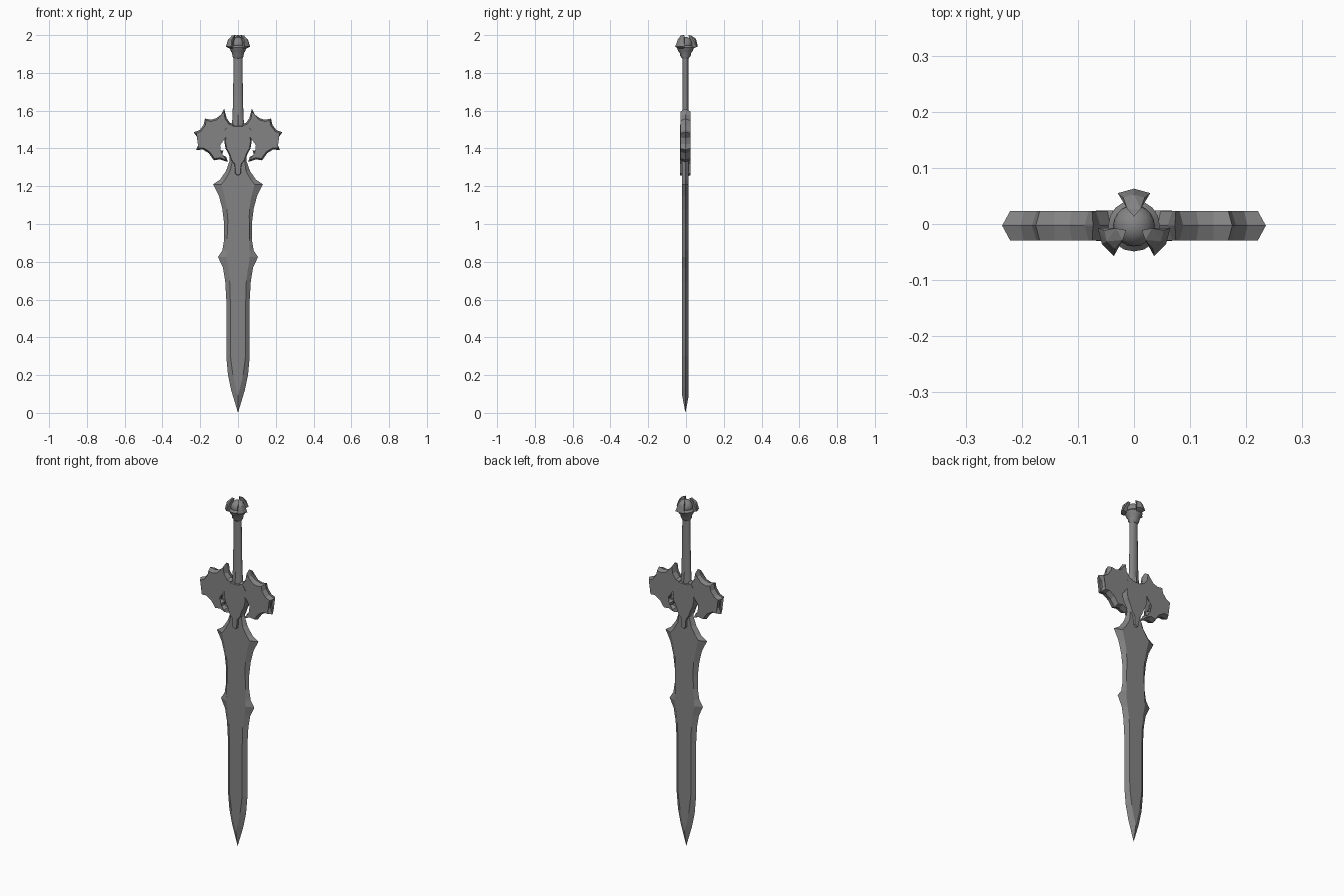
import bpy, bmesh, math
from mathutils import Vector

if "Cube" in bpy.data.objects:
    bpy.data.objects.remove(bpy.data.objects["Cube"])

AXIS_Y = -0.003

steel = bpy.data.materials.new("dark_steel")
steel.use_nodes = True
GREY = (0.23, 0.23, 0.23, 1)
steel.diffuse_color = GREY
steel.node_tree.nodes["Principled BSDF"].inputs["Base Color"].default_value = GREY


def finish(name, bm, smooth=False):
    bmesh.ops.recalc_face_normals(bm, faces=bm.faces)
    mesh = bpy.data.meshes.new(name)
    bm.to_mesh(mesh)
    bm.free()
    mesh.materials.append(steel)
    obj = bpy.data.objects.new(name, mesh)
    obj.location.y = AXIS_Y
    bpy.context.collection.objects.link(obj)
    if smooth:
        bpy.ops.object.select_all(action="DESELECT")
        obj.select_set(True)
        bpy.context.view_layer.objects.active = obj
        bpy.ops.object.shade_smooth_by_angle(angle=math.radians(40))
    return obj


def inset_outline(points, amount):
    """Move every outline corner inwards along its mitre."""
    pts = [Vector(p) for p in points]
    count = len(pts)
    area = sum(pts[i - 1].cross(pts[i]) for i in range(count))
    turn = 1 if area > 0 else -1
    result = []
    for i, p in enumerate(pts):
        a = (p - pts[i - 1]).normalized()
        b = (pts[(i + 1) % count] - p).normalized()
        na, nb = Vector((-a.y, a.x)) * turn, Vector((-b.y, b.x)) * turn
        mid = (na + nb).normalized()
        result.append(p + mid * amount / max(mid.dot(na), 0.6))
    return result


def ridged_slab(name, outline, inner, half):
    """Slab whose rim rises to a ridge on the middle plane."""
    bm = bmesh.new()
    rim = [bm.verts.new((x, 0, z)) for x, z in outline]
    count = len(rim)
    for y in (-half, half):
        ring = [bm.verts.new((x, y, z)) for x, z in inner]
        bm.faces.new(ring)
        for i in range(count):
            j = (i + 1) % count
            bm.faces.new((rim[i], rim[j], ring[j], ring[i]))
    bmesh.ops.triangulate(bm, faces=[f for f in bm.faces if len(f.verts) > 4])
    return finish(name, bm)


def mirrored(half_profile):
    """Close a right-hand profile with its left-hand copy."""
    return half_profile + [(-x, z) for x, z in reversed(half_profile) if x > 0]


def loft(name, rings, sides):
    """Stack ellipses given as (z, x radius, y radius)."""
    bm = bmesh.new()
    loops = []
    for z, rx, ry in rings:
        loops.append([bm.verts.new((rx * math.cos(t), ry * math.sin(t), z))
                      for t in (math.tau * k / sides for k in range(sides))])
    for low, high in zip(loops, loops[1:]):
        for i in range(sides):
            j = (i + 1) % sides
            bm.faces.new((low[i], low[j], high[j], high[i]))
    bm.faces.new(loops[0])
    bm.faces.new(loops[-1])
    return finish(name, bm, True)


def hull(name, points):
    bm = bmesh.new()
    verts = [bm.verts.new(p) for p in points]
    out = bmesh.ops.convex_hull(bm, input=verts)
    bmesh.ops.delete(bm, geom=out["geom_interior"], context="VERTS")
    return finish(name, bm)


# Blade: (height, edge half width, flat half width)
stations = [(0.12, 0.036, 0.008), (0.2, 0.053, 0.027), (0.3, 0.062, 0.04),
            (0.6, 0.062, 0.041), (0.7, 0.068, 0.044), (0.77, 0.08, 0.051),
            (0.825, 0.106, 0.062), (0.86, 0.083, 0.055), (0.92, 0.073, 0.05),
            (1.0, 0.073, 0.052), (1.08, 0.083, 0.059), (1.15, 0.101, 0.072),
            (1.21, 0.132, 0.088), (1.235, 0.095, 0.068), (1.28, 0.064, 0.042),
            (1.33, 0.046, 0.03), (1.42, 0.036, 0.025)]
edge = mirrored([(0, 0)] + [(w, z) for z, w, f in stations])
flat = mirrored([(0, 0.09)] + [(f, z) for z, w, f in stations])
ridged_slab("blade", edge, flat, 0.017)

# Guard wings: scalloped outside, toothed inside, open at the bottom
wing = [(0.02, 1.53), (0.042, 1.535), (0.06, 1.56), (0.073, 1.61), (0.088, 1.58),
        (0.115, 1.56), (0.142, 1.552), (0.175, 1.558), (0.182, 1.525),
        (0.202, 1.498), (0.235, 1.485), (0.212, 1.455), (0.208, 1.425),
        (0.222, 1.392), (0.185, 1.394), (0.155, 1.375), (0.128, 1.337),
        (0.095, 1.342), (0.054, 1.328), (0.062, 1.355), (0.085, 1.366),
        (0.078, 1.388), (0.106, 1.392), (0.1, 1.412), (0.124, 1.425),
        (0.112, 1.445), (0.126, 1.465), (0.108, 1.478), (0.1, 1.504),
        (0.075, 1.5), (0.055, 1.47), (0.02, 1.47)]
for side, label in ((1, "left"), (-1, "right")):
    outer = [(x * side, z) for x, z in wing]
    ridged_slab("guard_wing_" + label, outer, inset_outline(outer, 0.009), 0.0265)

# Guard centre: shield narrowing to a fang over the blade
shield = mirrored([(0, 1.522), (0.03, 1.524), (0.05, 1.535), (0.074, 1.5),
                   (0.066, 1.47), (0.073, 1.44), (0.066, 1.4), (0.05, 1.37),
                   (0.038, 1.335), (0.022, 1.315), (0.018, 1.265), (0, 1.25)])
ridged_slab("guard_centre", shield, inset_outline(shield, 0.006), 0.0275)

# Grip with a pointed flare on each face
loft("grip", [(1.5, 0.034, 0.022), (1.54, 0.031, 0.019), (1.6, 0.028, 0.016),
              (1.75, 0.025, 0.015), (1.89, 0.023, 0.015)], 16)
for side, label in ((-1, "front"), (1, "back")):
    hull("grip_flare_" + label,
         [(-0.032, 0, 1.52), (0.032, 0, 1.52), (0, side * 0.025, 1.52),
          (0, side * 0.012, 1.625)])

# Pommel: stepped collar, ball and three claws
loft("pommel_collar", [(1.875, 0.023, 0.016), (1.89, 0.03, 0.028),
                       (1.905, 0.031, 0.03), (1.915, 0.038, 0.038),
                       (1.935, 0.046, 0.046), (1.945, 0.036, 0.036)], 16)
bm = bmesh.new()
bmesh.ops.create_uvsphere(bm, u_segments=20, v_segments=12, radius=0.037)
bmesh.ops.translate(bm, verts=bm.verts, vec=(0, 0, 1.953))
finish("pommel_ball", bm, True)

claw = [(0.016, 0, 2.0), (0.03, 0.012, 1.998), (0.03, -0.012, 1.998),
        (0.05, 0.019, 1.975), (0.05, -0.019, 1.975), (0.056, 0, 1.98),
        (0.058, 0.029, 1.938), (0.058, -0.029, 1.938), (0.066, 0, 1.94),
        (0.034, 0.01, 1.925), (0.034, -0.01, 1.925)]
for k in range(3):
    t = math.radians(90 + 120 * k)
    hull("pommel_claw_%d" % (k + 1),
         [(r * math.cos(t) - w * math.sin(t), r * math.sin(t) + w * math.cos(t), z)
          for r, w, z in claw])
